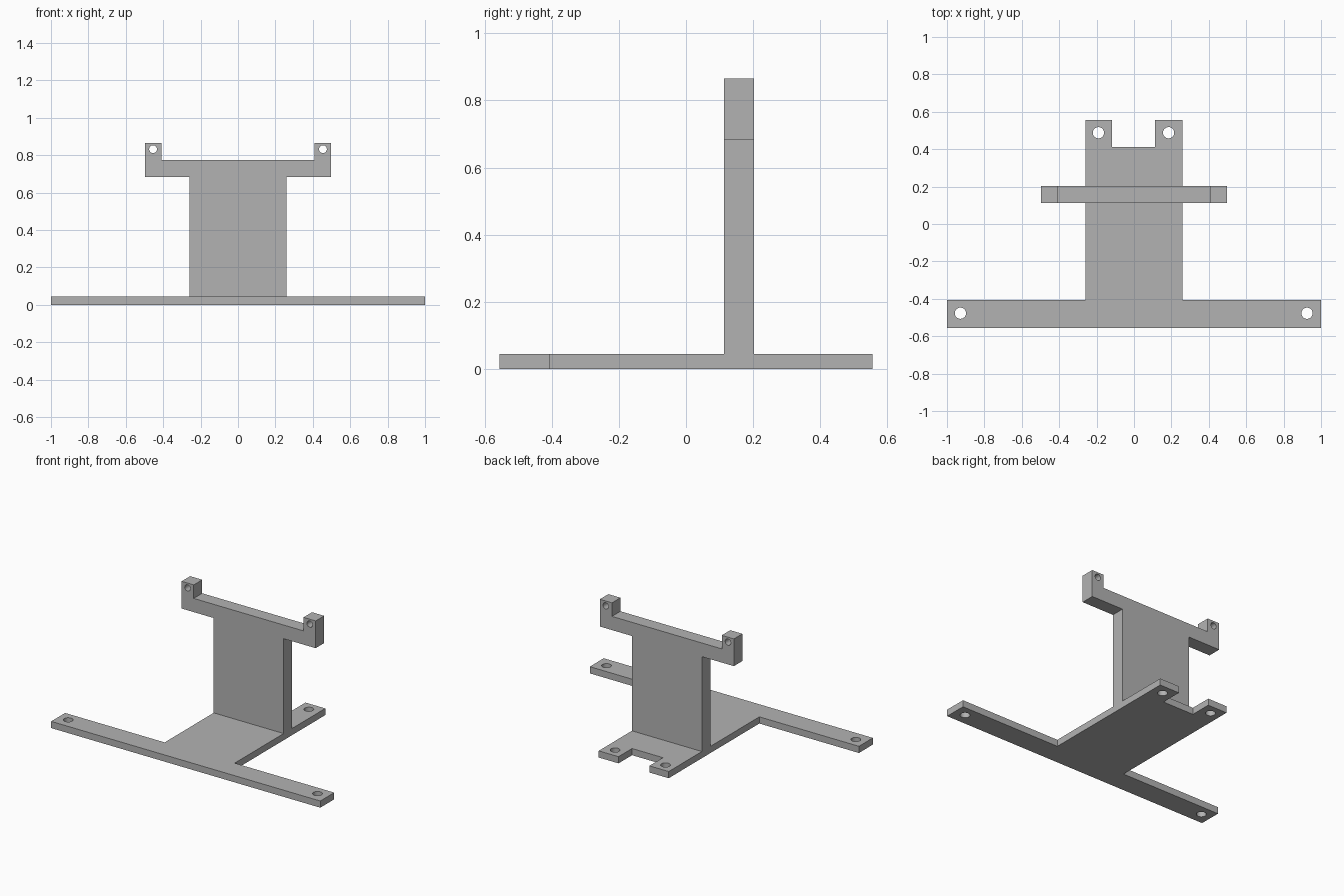
import bpy
import bmesh
from math import cos, sin, pi
from mathutils import Matrix

if "Cube" in bpy.data.objects:
    bpy.data.objects.remove(bpy.data.objects["Cube"], do_unlink=True)

GREY = (0.45, 0.45, 0.45, 1)
grey = bpy.data.materials.new("plain grey")
grey.use_nodes = True
grey.diffuse_color = GREY
grey.node_tree.nodes["Principled BSDF"].inputs["Base Color"].default_value = GREY


def circle(x, y, radius, sides=32):
    steps = [2 * pi * i / sides for i in range(sides)]
    return [(x + radius * cos(a), y + radius * sin(a)) for a in steps]


def plate(name, outline, holes, thickness, matrix):
    """Extrude a flat outline with holes, centred on its own plane."""
    curve = bpy.data.curves.new(name + "_profile", "CURVE")
    curve.dimensions = "2D"
    curve.fill_mode = "BOTH"
    curve.extrude = thickness / 2
    for loop in [outline] + holes:
        spline = curve.splines.new("POLY")
        spline.points.add(len(loop) - 1)
        for point, (x, y) in zip(spline.points, loop):
            point.co = (x, y, 0, 1)
        spline.use_cyclic_u = True
    helper = bpy.data.objects.new(name + "_profile", curve)
    bpy.context.scene.collection.objects.link(helper)
    graph = bpy.context.evaluated_depsgraph_get()
    mesh = bpy.data.meshes.new_from_object(helper.evaluated_get(graph))
    bpy.data.objects.remove(helper, do_unlink=True)

    # Weld the caps to the walls and keep the faces flat
    bm = bmesh.new()
    bm.from_mesh(mesh)
    bmesh.ops.remove_doubles(bm, verts=bm.verts, dist=0.0001)
    bmesh.ops.transform(bm, matrix=matrix, verts=bm.verts)
    bmesh.ops.recalc_face_normals(bm, faces=bm.faces)
    for face in bm.faces:
        face.smooth = False
        face.material_index = 0
    bm.to_mesh(mesh)
    bm.free()
    mesh.name = name
    mesh.materials.clear()
    mesh.materials.append(grey)
    part = bpy.data.objects.new(name, mesh)
    bpy.context.scene.collection.objects.link(part)
    return part


BASE = 0.045   # base thickness
STEM = 0.26    # half width of stem and upright
END = 0.555    # half depth of base

# Base: wide front bar, stem, and two notched rear tabs
base_outline = [
    (-1, -END), (1, -END), (1, -0.407), (STEM, -0.407),
    (STEM, END), (0.113, END), (0.113, 0.411), (-0.117, 0.411),
    (-0.117, END), (-STEM, END), (-STEM, -0.407), (-1, -0.407),
]
base_holes = [circle(x, y, 0.03) for x, y in
              [(-0.928, -0.477), (0.925, -0.477), (-0.19, 0.488), (0.185, 0.488)]]
plate("base_plate", base_outline, base_holes, BASE,
      Matrix.Translation((0, 0, BASE / 2)))

# Upright: panel with a crossbar and two raised ears
right_half = [
    (STEM, BASE), (STEM, 0.682), (0.498, 0.682),
    (0.498, 0.865), (0.408, 0.865), (0.408, 0.774),
]
upright_outline = right_half + [(-x, z) for x, z in reversed(right_half)]
upright_holes = [circle(side * 0.454, 0.832, 0.021) for side in (-1, 1)]
plate("upright_bracket", upright_outline, upright_holes, 0.09,
      Matrix.Translation((0, 0.158, 0)) @ Matrix.Rotation(pi / 2, 4, "X"))
